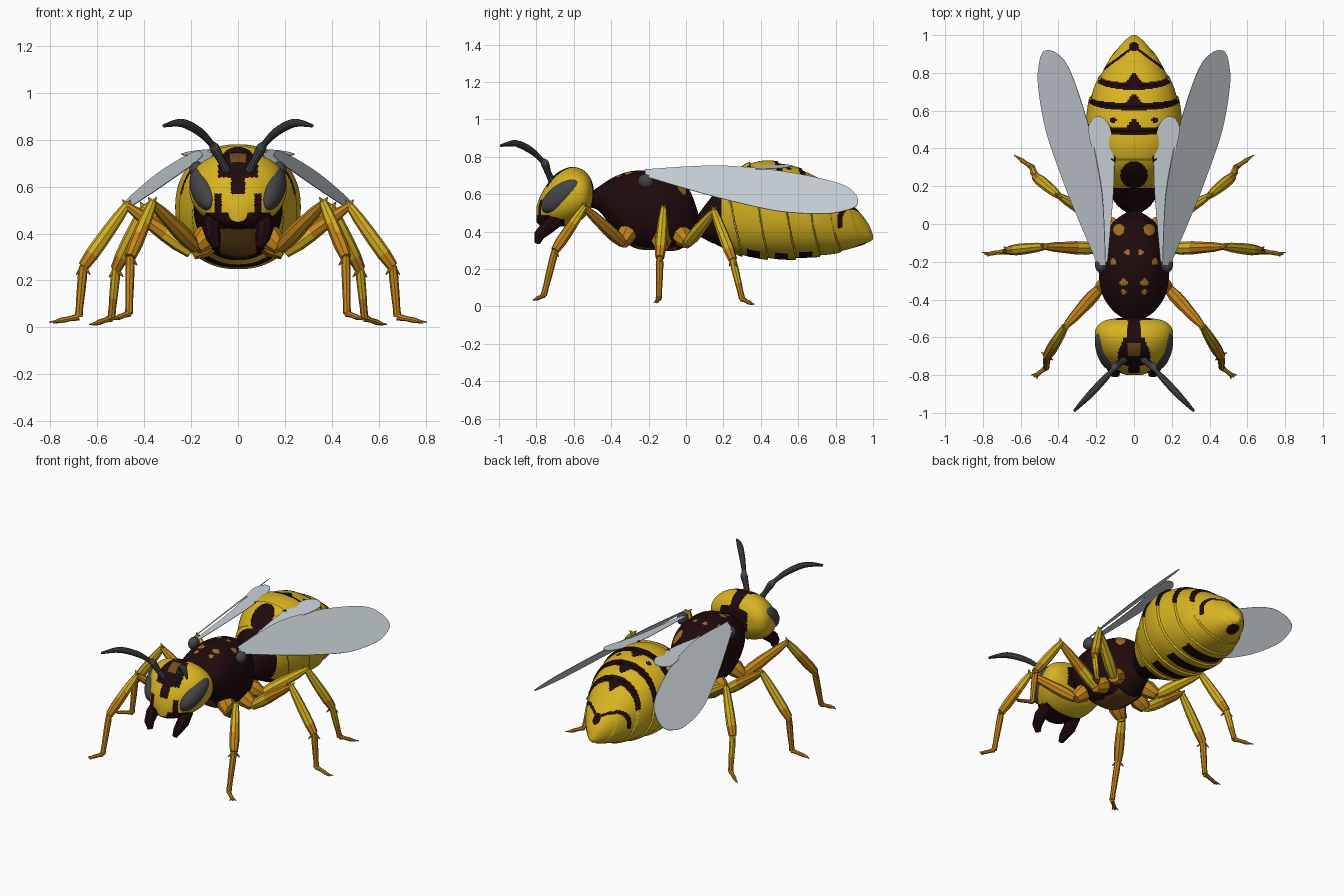
import bpy, bmesh, math
from mathutils import Vector

cube = bpy.data.objects.get("Cube")
if cube:
    bpy.data.objects.remove(cube)


def material(name, *rgb):
    m = bpy.data.materials.new(name)
    m.use_nodes = True
    m.diffuse_color = (*rgb, 1)
    m.node_tree.nodes["Principled BSDF"].inputs["Base Color"].default_value = (*rgb, 1)
    return m


MATS = [material("dark maroon", .014, .003, .004),
        material("yellow", .68, .45, .015),
        material("charcoal", .06, .06, .065),
        material("orange", .55, .235, .01),
        material("brown", .17, .075, .012),
        material("wing grey", .58, .64, .68),
        material("ochre", .36, .16, .014)]
DARK, YELLOW, GREY, ORANGE, BROWN, WING, OCHRE = range(len(MATS))
SIDES = (("left", 1), ("right", -1))


def spline(points, steps):
    """Catmull-Rom samples through tuples of any length."""
    out = []
    last = len(points) - 1
    for i in range(last):
        quad = [points[max(0, min(last, i + k))] for k in (-1, 0, 1, 2)]
        for s in range(steps):
            t = s / steps
            out.append(tuple(b + .5 * t * (c - a + t * (2*a - 5*b + 4*c - d + t * (3*(b - c) + d - a)))
                             for a, b, c, d in zip(*quad)))
    return out + [points[-1]]


def finish(name, bm, rule, smooth=True):
    """Colour the faces by a rule on their centre, then make the object."""
    bmesh.ops.recalc_face_normals(bm, faces=bm.faces)
    for f in bm.faces:
        f.material_index = rule(f.calc_center_median()) if callable(rule) else rule
    me = bpy.data.meshes.new(name)
    bm.to_mesh(me)
    bm.free()
    for m in MATS:
        me.materials.append(m)
    ob = bpy.data.objects.new(name, me)
    bpy.context.collection.objects.link(ob)
    if smooth:
        bpy.ops.object.select_all(action='DESELECT')
        ob.select_set(True)
        bpy.context.view_layer.objects.active = ob
        bpy.ops.object.shade_smooth_by_angle(angle=math.radians(35))
    return ob


def loft(name, rings, rule):
    bm = bmesh.new()
    loops = [[bm.verts.new(p) for p in ring] for ring in rings]
    n = len(loops[0])
    for a, b in zip(loops, loops[1:]):
        for i in range(n):
            j = (i + 1) % n
            bm.faces.new((a[i], a[j], b[j], b[i]))
    bm.faces.new(loops[0])
    bm.faces.new(loops[-1])
    return finish(name, bm, rule)


def body(name, stations, rule, steps=16, sides=128, grow=lambda y, t: 1):
    """Stations hold y, centre height, half width, half height."""
    rings = []
    for y, zc, rx, rz in spline(stations, steps):
        ring = []
        for i in range(sides):
            t = math.tau * i / sides
            s, c, g = math.sin(t), math.cos(t), grow(y, t)
            box = lambda v: math.copysign(abs(v) ** .9, v)
            ring.append((rx * g * box(s), y, zc + rz * g * box(c)))
        rings.append(ring)
    return loft(name, rings, rule)


def tube(name, points, flip, rule, sides=8, steps=1):
    """Points hold x, y, z, radius."""
    pts = spline(points, steps)
    rings = []
    for i, p in enumerate(pts):
        a, b = pts[max(0, i - 1)], pts[min(len(pts) - 1, i + 1)]
        d = (Vector(b[:3]) - Vector(a[:3])).normalized()
        u = d.cross((0, 1, 0)).normalized()
        v = d.cross(u)
        ring = []
        for k in range(sides):
            t = math.tau * k / sides
            q = Vector(p[:3]) + p[3] * (u * math.cos(t) + v * math.sin(t))
            ring.append((q.x * flip, q.y, q.z))
        rings.append(ring)
    return loft(name, rings, rule)


def ball(name, centre, radii, flip, mat, tilt=0, yaw=0):
    bm = bmesh.new()
    bmesh.ops.create_uvsphere(bm, u_segments=24, v_segments=16, radius=1)
    bmesh.ops.scale(bm, vec=radii, verts=bm.verts)
    ob = finish(name, bm, mat)
    ob.location = (centre[0] * flip, centre[1], centre[2])
    ob.rotation_euler = (tilt, 0, -yaw * flip)


# Abdomen with overlapping plates, bands and spots near the tip
EDGES = (.05, .2, .34, .49, .62, .73, .86, 1.02)


def plate(y, t):
    y -= .05 * (1 - math.cos(t))
    for a, b in zip(EDGES, EDGES[1:]):
        if a <= y < b:
            return .975 + .045 * (y - a) / (b - a)
    return 1


def abdomen_rule(c):
    x, y, t = abs(c.x), c.y, abs(math.atan2(c.x, c.z - .49 + .1 * max(0, c.y - .5)))
    if y < .19 or (c.z > .5 and math.hypot(x, y - .26) < .072):
        return DARK
    # Tip: a small spot with a thin rim line above, and a wider spot below
    if math.hypot(x, y - (.94 if c.z > .4 else .93)) < (.025 if c.z > .4 else .04):
        return DARK
    if c.z > .42 and x < .17 and abs(y + .75 * x - .94) < .008:
        return DARK
    if c.z > .5 and math.hypot(x - .11, y - .55) < .016:
        return DARK
    # Bands across the back, most with a central point
    for e in EDGES[2:6]:
        d = y - e - .05 * (1 - math.cos(t))
        if t < 1.25 and abs(d) < .021 - .007 * t and (e > .4 or x > .1):
            return DARK
        if e > .4 and c.z > .5 and 0 < d < .07 and x < .02 + .04 * (1 - d / .05):
            return DARK
    # Bands under the belly
    if t > 2.5 and (y < .25 or any(abs(y - e - .02) < .035 for e in EDGES[2:5])):
        return DARK
    return YELLOW


body("abdomen", [(.05, .43, .02, .04), (.1, .45, .09, .09), (.2, .485, .16, .175),
                 (.3, .51, .215, .24), (.4, .518, .25, .262), (.5, .51, .265, .26),
                 (.6, .498, .25, .243), (.7, .478, .222, .212), (.8, .452, .172, .168),
                 (.9, .425, .11, .11), (.97, .395, .05, .055), (1, .37, .01, .012)],
     abdomen_rule, 20, 160, plate)


# Thorax with small back spots and a brown underside
def thorax_rule(c):
    x = abs(c.x)
    if c.z < .42 and x < .075 and c.y < -.05:
        return BROWN
    spots = ((.055, -.31, .02), (.055, -.36, .014), (.11, -.2, .018), (.08, -.03, .03), (.035, -.15, .014))
    if c.z > .55 and any(math.hypot(x - a, c.y - b) < r for a, b, r in spots):
        return OCHRE
    return DARK


body("thorax", [(-.51, .57, .04, .04), (-.46, .575, .11, .07), (-.38, .55, .165, .145),
                (-.28, .52, .185, .205), (-.15, .51, .185, .21), (-.05, .495, .15, .195),
                (.02, .48, .1, .14), (.07, .44, .025, .045)], thorax_rule)


# Head with a dark crown stripe, face mask and mouth
def head_rule(c):
    x, y, z = abs(c.x), c.y, c.z
    if z > .64 and y < -.6:
        if x < .035 and -.7 < y < -.63:
            return BROWN
        return DARK if x < .085 - .4 * max(0, y + .68) else YELLOW
    if y > -.65:
        return DARK if (x < .032 and z > .55) or (y > -.508 and x < .1) else YELLOW
    if z > .57:
        return DARK if x < .03 else YELLOW
    if z < .49:
        return DARK if x < .14 else YELLOW
    return YELLOW if x < .07 or x > .1 else DARK


body("head", [(-.8, .49, .04, .04), (-.77, .52, .11, .09), (-.7, .565, .175, .14),
              (-.62, .59, .205, .155), (-.55, .6, .2, .13), (-.51, .605, .15, .08),
              (-.495, .6, .05, .04)], head_rule)


# Each leg: hip, femur start, knee, tibia end, ankle, toe
LEGS = {"front": [(.1, -.3, .42), (.18, -.34, .34), (.365, -.545, .53),
                  (.46, -.7, .3), (.465, -.76, .06), (.53, -.81, .035)],
        "middle": [(.1, -.13, .38), (.2, -.13, .32), (.475, -.12, .52),
                   (.66, -.14, .26), (.68, -.145, .045), (.79, -.16, .022)],
        "hind": [(.08, -.04, .4), (.17, .01, .34), (.4, .15, .51),
                 (.52, .25, .25), (.54, .3, .04), (.62, .355, .012)]}


def leg(name, joints, flip, femur, tibia, tarsus):
    hip, start, knee, shin, ankle, toe = map(Vector, joints)

    def limb(part, a, b, radii, rule):
        n = len(radii) - 1
        tube(f"{name}_{part}", [(*a.lerp(b, i / n), r) for i, r in enumerate(radii)], flip, rule)

    limb("coxa", hip, start, (.045, .055, .035), ORANGE)
    limb("femur", start, knee, (.026, .035, .035, .03, .026, .016), femur)
    limb("tibia", knee, shin, (.018, .025, .028, .03, .03, .024), tibia)
    limb("tarsus", shin, ankle, (.018, .02, .019, .018, .016, .017), tarsus)
    limb("foot", ankle, toe, (.016, .011, .012, .005), ORANGE)
    for i, side in enumerate((-1, 1)):
        out = Vector((.03, .02, 0)) * side
        limb(f"spur_{i}", shin, shin + out + Vector((0, 0, -.035)), (.014, .002), ORANGE)
        limb(f"knee_spike_{i}", knee, knee + out * .6 + Vector((0, 0, .025)), (.014, .002), YELLOW)
        limb(f"claw_{i}", ankle.lerp(toe, .6), toe + out * .5, (.007, .003), ORANGE)


def yellow_above(height):
    return lambda c: YELLOW if c.z > height else ORANGE


def wing(name, stations, flip, height):
    """Stations hold y, inner x, outer x."""
    bm = bmesh.new()
    rows = [[bm.verts.new((x * flip, y, height(x, y))) for x in (a, b)]
            for y, a, b in spline(stations, 6)]
    for p, q in zip(rows, rows[1:]):
        bm.faces.new((p[0], p[1], q[1], q[0]))
    mod = finish(name, bm, WING, False).modifiers.new("thickness", 'SOLIDIFY')
    mod.thickness = .003
    mod.offset = 0


for side, flip in SIDES:
    leg(f"{side}_front_leg", LEGS["front"], flip, ORANGE, yellow_above(.43), ORANGE)
    leg(f"{side}_middle_leg", LEGS["middle"], flip,
        lambda c: ORANGE if abs(c.x) > .3 else YELLOW, yellow_above(.31), ORANGE)
    leg(f"{side}_hind_leg", LEGS["hind"], flip, YELLOW, yellow_above(.3), yellow_above(.12))

    # Head parts
    ball(f"{side}_eye", (.148, -.67, .59), (.052, .128, .062), flip, GREY, .65, .3)
    tube(f"{side}_antenna", [(.045, -.71, .66, .022), (.07, -.735, .71, .017), (.1, -.755, .765, .022),
                             (.115, -.775, .785, .014), (.165, -.83, .835, .018),
                             (.24, -.91, .872, .018), (.317, -.99, .86, .007)], flip, GREY, 10, 5)
    tube(f"{side}_mandible", [(.1, -.69, .47, .045), (.115, -.745, .42, .038),
                              (.105, -.785, .38, .03), (.09, -.795, .34, .016)], flip, DARK)

    # Wings and their shoulder joints
    ball(f"{side}_wing_joint", (.175, -.215, .67), (.032, .042, .038), flip, GREY)
    wing(f"{side}_forewing", [(-.22, .15, .19), (.05, .16, .305), (.24, .18, .38), (.5, .235, .468),
                              (.74, .31, .508), (.86, .365, .5), (.91, .42, .482), (.92, .45, .46)],
         flip, lambda x, y: .974 - .93 * x - .1 * (.8 - y))
    wing(f"{side}_hindwing", [(-.2, .14, .17), (.24, .105, .19), (.48, .12, .24),
                              (.55, .15, .225), (.57, .18, .2)],
         flip, lambda x, y: .735 + .08 * y - .15 * x)
